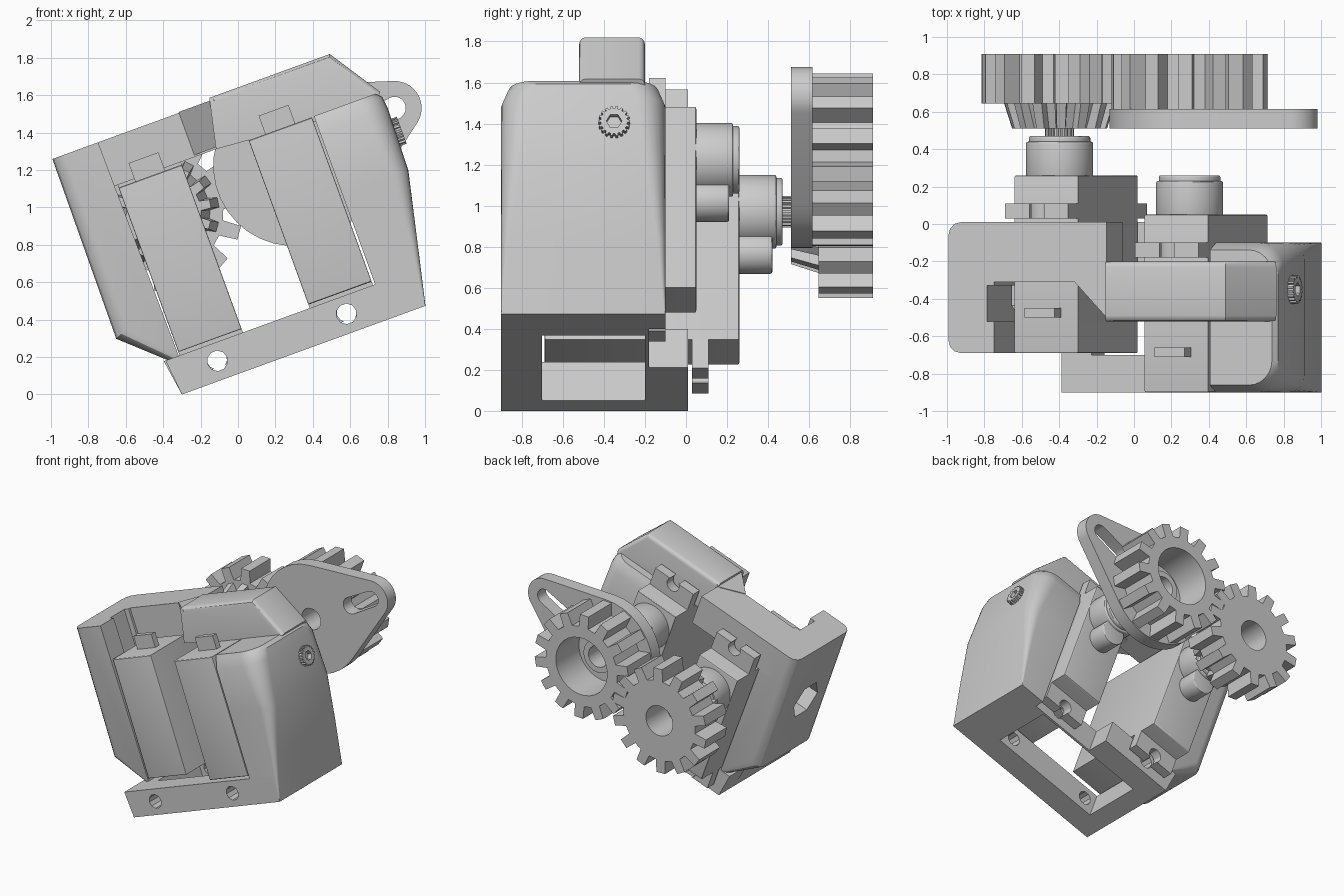
import bpy, bmesh
from math import sin, cos, pi, radians, atan2, acos, hypot
from mathutils import Matrix

cube = bpy.data.objects.get("Cube")
if cube:
    bpy.data.objects.remove(cube, do_unlink=True)

# One plain grey plastic
grey = bpy.data.materials.new("light_grey_plastic")
grey.use_nodes = True
grey.diffuse_color = (0.6, 0.6, 0.6, 1)
grey.node_tree.nodes["Principled BSDF"].inputs["Base Color"].default_value = (0.6, 0.6, 0.6, 1)

# The whole assembly leans 20 degrees about the depth axis
TILT = Matrix.Translation((-0.30, 0, 0)) @ Matrix.Rotation(radians(-20), 4, 'Y')


def finish(name, bm):
    bmesh.ops.recalc_face_normals(bm, faces=bm.faces)
    mesh = bpy.data.meshes.new(name)
    bm.to_mesh(mesh)
    bm.free()
    mesh.materials.append(grey)
    obj = bpy.data.objects.new(name, mesh)
    bpy.context.collection.objects.link(obj)
    obj.matrix_world = TILT
    return obj


def activate(obj):
    bpy.ops.object.select_all(action='DESELECT')
    obj.select_set(True)
    bpy.context.view_layer.objects.active = obj


def skin(name, loops, bevel=0, rounded=lambda mid: True):
    """Solid through matching point loops; rounds the chosen rim edges."""
    bm = bmesh.new()
    rings = [[bm.verts.new(p) for p in loop] for loop in loops]
    caps = [bm.faces.new(rings[0]), bm.faces.new(rings[-1])]
    for a, b in zip(rings, rings[1:]):
        for i in range(len(a)):
            j = (i + 1) % len(a)
            bm.faces.new((a[i], a[j], b[j], b[i]))
    bmesh.ops.recalc_face_normals(bm, faces=bm.faces)
    if bevel:
        rim = [e for cap in caps for e in cap.edges
               if rounded((e.verts[0].co + e.verts[1].co) / 2)]
        bmesh.ops.bevel(bm, geom=rim, offset=bevel, segments=3, profile=0.5, affect='EDGES')
    return finish(name, bm)


def loft(name, front, back, y0, y1, *rounding):
    return skin(name, [[(u, y, v) for u, v in side] for side, y in ((front, y0), (back, y1))], *rounding)


def prism(name, profile, y0, y1, *rounding):
    return loft(name, profile, profile, y0, y1, *rounding)


def rect(u0, u1, v0, v1):
    return [(u0, v0), (u1, v0), (u1, v1), (u0, v1)]


def arc(u, v, r, n=28, start=0, end=2 * pi, closed=True):
    steps = n if closed else n - 1
    return [(u + r * cos(start + (end - start) * i / steps),
             v + r * sin(start + (end - start) * i / steps)) for i in range(n)]


def hull(c1, r1, c2, r2):
    """Outline wrapped around two circles."""
    d = (c2[0] - c1[0], c2[1] - c1[1])
    phi, beta = atan2(d[1], d[0]), acos((r1 - r2) / hypot(*d))
    return (arc(*c1, r1, 24, phi + beta, phi - beta + 2 * pi, False)
            + arc(*c2, r2, 14, phi - beta, phi + beta, False))


def cut(obj, cutter):
    mod = obj.modifiers.new("cut", 'BOOLEAN')
    mod.operation, mod.solver, mod.object = 'DIFFERENCE', 'EXACT', cutter
    bpy.context.view_layer.update()
    activate(obj)
    bpy.ops.object.modifier_apply(modifier=mod.name)
    bpy.data.objects.remove(cutter, do_unlink=True)


def toothed(u, v, root, tip, n, phase=0):
    """Outline with n tapered teeth."""
    pts, pitch = [], 2 * pi / n
    for i in range(n):
        for k, r in ((-0.29, root), (-0.2, tip), (0.2, tip), (0.29, root)):
            a = phase + pitch * (i + k)
            pts.append((u + r * cos(a), v + r * sin(a)))
    return pts


def along_u(obj, u, y, v):
    """Turn a depth-facing solid made at the origin to face sideways."""
    obj.data.transform(Matrix.Translation((u, y, v)) @ Matrix.Rotation(-pi / 2, 4, 'Z'))
    return obj


# Base frame with a window through it and front mounting holes
HOLE_V = 0.104
base = prism("base_frame", [(0, 0), (1.386, 0), (1.38, 0.2), (-0.02, 0.2)], -0.9, -0.18)
cut(base, prism("cutter", rect(0.15, 1.08, -0.1, 0.3), -0.7, -0.2))
back_rail = prism("base_back_rail", [(0, 0), (0.62, 0), (0.62, 0.2), (-0.03, 0.2)], -0.2, 0.01)
for u in (0.24, 0.974):
    for part in (base, back_rail):
        cut(part, prism("cutter", arc(u, HOLE_V, 0.055, 10), -1, 0.2))

# Right side wall: square at the foot, its outer corners growing round with height
sections = []
for v, outer, r in ((0, 1.386, 0.004), (0.36, 1.468, 0.04), (0.714, 1.548, 0.09),
                    (1.06, 1.558, 0.14), (1.13, 1.55, 0.14), (1.157, 1.525, 0.13)):
    inset = max(0, v - 1.06) * 0.4
    corners = (arc(outer - r, -0.1 - inset - r, r, 7, pi / 2, 0, False)
               + arc(outer - r, -0.9 + inset + r, r, 7, 0, -pi / 2, False))
    sections.append([(1.172, -0.1 - inset, v)] + [(u, y, v) for u, y in corners]
                    + [(1.172, -0.9 + inset, v)])
skin("right_wall", sections)

# Left side wall with a wire slot and a hexagonal opening
left_wall = prism("left_wall", [(-0.01, 0.2), (0.055, 0.2), (0.04, 1.42), (-0.22, 1.42), (-0.228, 0.4)],
                  -0.69, 0.01, 0.07, lambda mid: mid.x < 0 and mid.z < 1.4)
cut(left_wall, prism("cutter", rect(0, 0.1, 0.5, 1.6), -0.52, -0.33))
cut(left_wall, along_u(prism("cutter", arc(0, 0, 0.15, 6), -0.2, 0.2), -0.15, -0.36, 0.9))

# Top bars that hold the two motors
prism("left_top_bar", rect(-0.1, 0.68, 1.17, 1.42), -0.31, 0.01)
prism("right_top_bar", [(0.62, 1.17), (1.5, 1.1), (1.55, 1.157), (1.365, 1.44), (0.68, 1.44)],
      -0.52, -0.2, 0.03, lambda mid: mid.z > 1.2 and mid.x > 1)
plan = ((0.5, -0.31), (0.7, -0.52), (0.7, -0.2), (0.66, -0.2))
skin("top_bar_link", [[(u, y, v) for u, y in plan] for v in (1.18, 1.425)])

# Knurled set screw on the right wall
screw = along_u(prism("side_screw", toothed(0, 0, 0.065, 0.077, 18), -0.1, 0.04), 1.548, -0.35, 0.926)
cut(screw, along_u(prism("cutter", arc(0, 0, 0.038, 6), 0, 0.1), 1.548, -0.35, 0.926))


# Motors: case, flange with screw slots, gear tower, connector
def motor(side, u, y):
    def name(part):
        return side + "_motor_" + part
    w, lo, hi, axis = 0.18, 0.22, 1.155, 0.946
    prism(name("case"), rect(u - w, u + w, lo, hi), y, y + 0.95, 0.008)
    flange = prism(name("flange"), rect(u - w, u + w, lo - 0.15, hi + 0.15), y + 0.72, y + 0.80)
    for v, end in ((HOLE_V + 0.01, lo - 0.2), (hi + lo - HOLE_V, hi + 0.2)):
        cut(flange, prism("cutter", arc(u, v, 0.055, 12), y + 0.6, y + 0.9))
        cut(flange, prism("cutter", rect(u - 0.025, u + 0.025, min(v, end), max(v, end)), y + 0.6, y + 0.9))
    prism(name("tower"), arc(u, axis, 0.18), y + 0.94, y + 1.13, 0.01)
    prism(name("tower_rim"), arc(u, axis, 0.165), y + 1.1, y + 1.16, 0.01)
    prism(name("small_tower"), arc(u, axis - 0.215, 0.1, 20), y + 0.94, y + 1.11, 0.01)
    prism(name("connector"), rect(u - 0.085, u + 0.085, hi - 0.02, hi + 0.105), y + 0.19, y + 0.24)


motor("right", 0.98, -0.9)
motor("left", 0.24, -0.69)

# Left gear with a notched hub, a plain bore and a splined shaft
TEETH, TURN = 14, radians(9)
left_c, right_c, tip_c = (0.24, 0.946), (0.98, 0.946), (1.592, 1.05)
prism("left_motor_shaft", toothed(*left_c, 0.065, 0.078, 18), 0.44, 0.54)
gear = prism("left_gear", toothed(*left_c, 0.32, 0.42, TEETH, -TURN), 0.645, 0.91)
cut(gear, prism("cutter", arc(*left_c, 0.12), 0.5, 1))
hub = loft("left_gear_hub", toothed(*left_c, 0.2, 0.255, TEETH, -TURN),
           toothed(*left_c, 0.25, 0.3, TEETH, -TURN), 0.51, 0.65)
cut(hub, prism("cutter", arc(*left_c, 0.085, 20), 0.4, 0.8))

# Right gear: open cup of teeth on a disc with a slotted finger arm
gear = prism("right_gear", toothed(*right_c, 0.32, 0.42, TEETH, TURN + pi / TEETH), 0.61, 0.91)
cut(gear, prism("cutter", arc(*right_c, 0.23), 0.5, 1))
arm = prism("finger_arm", hull(right_c, 0.43, tip_c, 0.145), 0.51, 0.615)
cut(arm, prism("cutter", hull((1.38, 1.015), 0.065, tip_c, 0.06), 0.4, 0.8))
cut(arm, prism("cutter", arc(*right_c, 0.085, 20), 0.4, 0.8))
collar = prism("right_gear_collar", arc(*right_c, 0.13, 20), 0.6, 0.7)
cut(collar, prism("cutter", arc(*right_c, 0.085, 20), 0.5, 0.8))

# Soft shading with crisp edges
for obj in bpy.context.collection.objects:
    if obj.type == 'MESH' and grey.name in obj.data.materials:
        activate(obj)
        bpy.ops.object.shade_smooth_by_angle(angle=radians(30))
